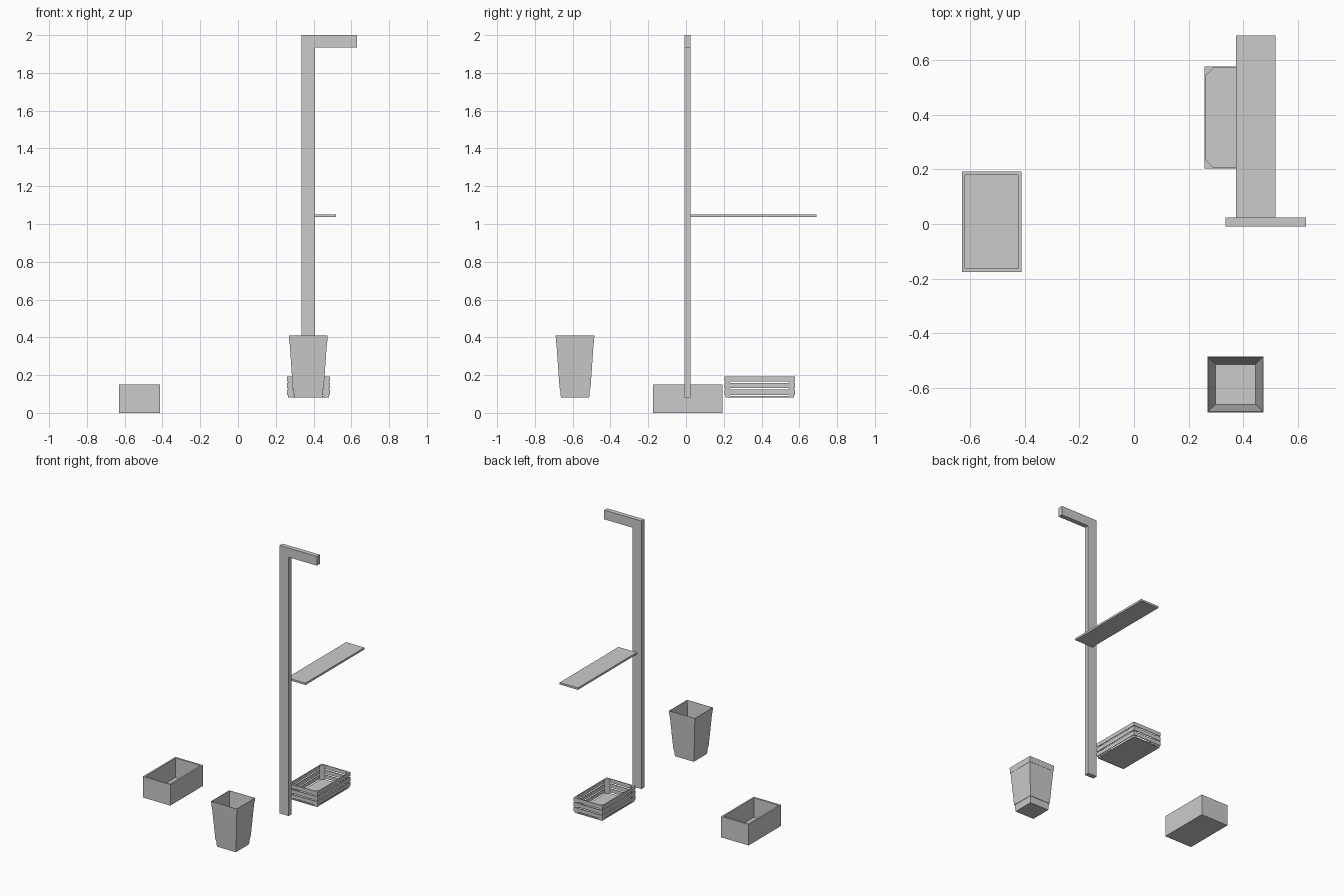
import bpy, bmesh

if "Cube" in bpy.data.objects:
    bpy.data.objects.remove(bpy.data.objects["Cube"])


def mesh_object(name, bm):
    bmesh.ops.recalc_face_normals(bm, faces=bm.faces[:])
    mesh = bpy.data.meshes.new(name)
    bm.to_mesh(mesh)
    bm.free()
    obj = bpy.data.objects.new(name, mesh)
    bpy.context.collection.objects.link(obj)
    return obj


def box(name, x0, x1, y0, y1, z0, z1):
    bm = bmesh.new()
    bmesh.ops.create_cube(bm, size=1)
    for v in bm.verts:
        v.co.x = (x0 + x1) / 2 + v.co.x * (x1 - x0)
        v.co.y = (y0 + y1) / 2 + v.co.y * (y1 - y0)
        v.co.z = (z0 + z1) / 2 + v.co.z * (z1 - z0)
    return mesh_object(name, bm)


def square_loft(name, cx, cy, profile):
    """Rectangular vessel lofted through (z, half x, half y) sections."""
    bm = bmesh.new()
    rings = [[bm.verts.new((cx + sx * hx, cy + sy * hy, z))
              for sx, sy in ((-1, -1), (1, -1), (1, 1), (-1, 1))]
             for z, hx, hy in profile]
    for a, b in zip(rings, rings[1:]):
        for i in range(4):
            j = (i + 1) % 4
            bm.faces.new((a[i], a[j], b[j], b[i]))
    bm.faces.new(rings[0])
    bm.faces.new(rings[-1])
    return mesh_object(name, bm)


def prism(name, points, z0, z1):
    bm = bmesh.new()
    face = bm.faces.new([bm.verts.new((x, y, z0)) for x, y in points])
    top = bmesh.ops.extrude_face_region(bm, geom=[face])["geom"]
    for v in top:
        if isinstance(v, bmesh.types.BMVert):
            v.co.z = z1
    return mesh_object(name, bm)


# Upright, top arm and shelf
box("upright_post", 0.336, 0.408, -0.009, 0.024, 0.081, 2.0)
box("top_arm", 0.408, 0.631, -0.009, 0.024, 1.934, 2.0)
box("shelf", 0.373, 0.518, 0.024, 0.69, 1.036, 1.05)

# Open storage box
square_loft("storage_box", -0.522, 0.008, [
    (0, 0.109, 0.184), (0.15, 0.109, 0.184),
    (0.15, 0.097, 0.171), (0.012, 0.097, 0.171)])

# Tapered waste bin with base and rim bands
bin_profile = [(0.082, 0.075), (0.13, 0.079), (0.13, 0.082), (0.37, 0.0985),
               (0.37, 0.1), (0.41, 0.1025), (0.41, 0.1), (0.09, 0.073)]
square_loft("waste_bin", 0.372, -0.5875, [(z, h, h) for z, h in bin_profile])

# Slatted crate: floor, three rows of slats, triangular corner posts
X0, X1, Y0, Y1, T = 0.259, 0.486, 0.203, 0.577, 0.005
box("crate_floor", X0 + T, X1 - T, Y0 + T, Y1 - T, 0.082, 0.09)
for row in range(3):
    z0 = 0.096 + 0.035 * row
    z1 = z0 + 0.027
    box(f"crate_left_slat_{row}", X0, X0 + T, Y0, Y1, z0, z1)
    box(f"crate_right_slat_{row}", X1 - T, X1, Y0, Y1, z0, z1)
    box(f"crate_front_slat_{row}", X0 + T, X1 - T, Y0, Y0 + T, z0, z1)
    box(f"crate_back_slat_{row}", X0 + T, X1 - T, Y1 - T, Y1, z0, z1)
for x, sx in ((X0 + T, 1), (X1 - T, -1)):
    for y, sy in ((Y0 + T, 1), (Y1 - T, -1)):
        prism("crate_corner_post",
              [(x, y), (x + sx * 0.026, y), (x, y + sy * 0.026)], 0.082, 0.193)
